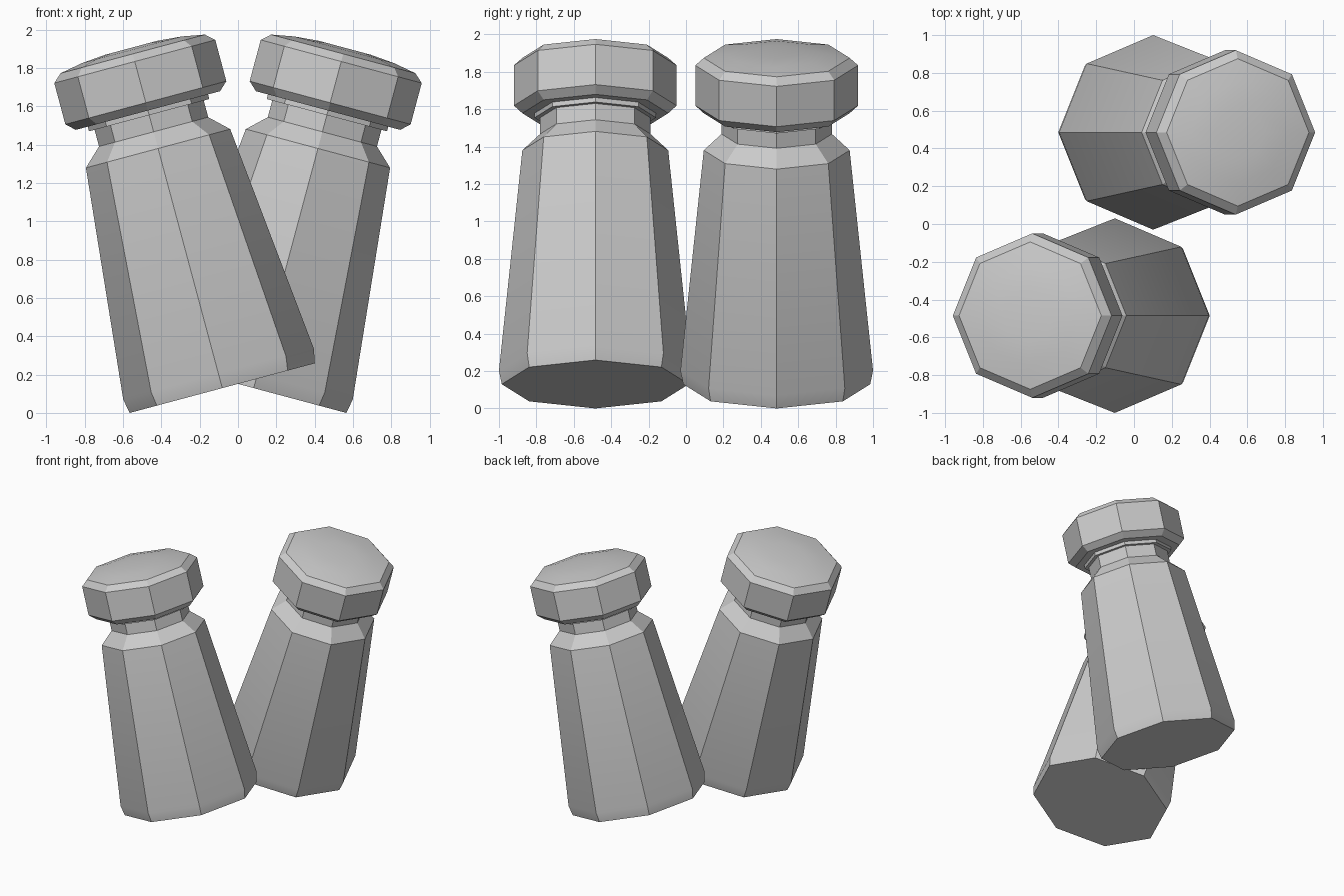
import bpy, bmesh, math
from mathutils import Matrix

if "Cube" in bpy.data.objects:
    bpy.data.objects.remove(bpy.data.objects["Cube"])

TILT = math.radians(15)

# Profiles as (radius, height) along each shaker's own axis
BODY = [(0.50, 0), (0.515, 0.075), (0.39, 1.295), (0.295, 1.385), (0.295, 1.50)]
COLLAR = [(0.325, 1.475), (0.325, 1.52)]
CAP = [(0.33, 1.50), (0.39, 1.50), (0.435, 1.542), (0.435, 1.765), (0.39, 1.806),
       (0.27, 1.828), (0.14, 1.839)]


def lathe8(name, profile, matrix):
    """Eight-sided solid of revolution with closed ends."""
    bm = bmesh.new()
    rings = []
    for r, z in profile:
        rings.append([bm.verts.new((r * math.cos(k * math.pi / 4),
                                    r * math.sin(k * math.pi / 4), z))
                      for k in range(8)])
    for a, b in zip(rings, rings[1:]):
        for k in range(8):
            n = (k + 1) % 8
            bm.faces.new((a[k], a[n], b[n], b[k]))
    bm.faces.new(rings[0][::-1])
    bm.faces.new(rings[-1])
    bmesh.ops.recalc_face_normals(bm, faces=bm.faces)
    bm.transform(matrix)
    mesh = bpy.data.meshes.new(name)
    bm.to_mesh(mesh)
    bm.free()
    obj = bpy.data.objects.new(name, mesh)
    bpy.context.collection.objects.link(obj)
    bpy.ops.object.select_all(action='DESELECT')
    obj.select_set(True)
    bpy.context.view_layer.objects.active = obj
    bpy.ops.object.shade_smooth_by_angle(angle=math.radians(30))
    return obj


# Front shaker leans left; the rear one is the same, turned half a circle
lean = (Matrix.Translation((-0.082, -0.485, 0.5 * math.sin(TILT)))
        @ Matrix.Rotation(-TILT, 4, 'Y'))
for side, turn in (("front", 0), ("rear", math.pi)):
    m = Matrix.Rotation(turn, 4, 'Z') @ lean
    lathe8(side + "_shaker_body", BODY, m)
    lathe8(side + "_shaker_collar", COLLAR, m)
    lathe8(side + "_shaker_cap", CAP, m)
